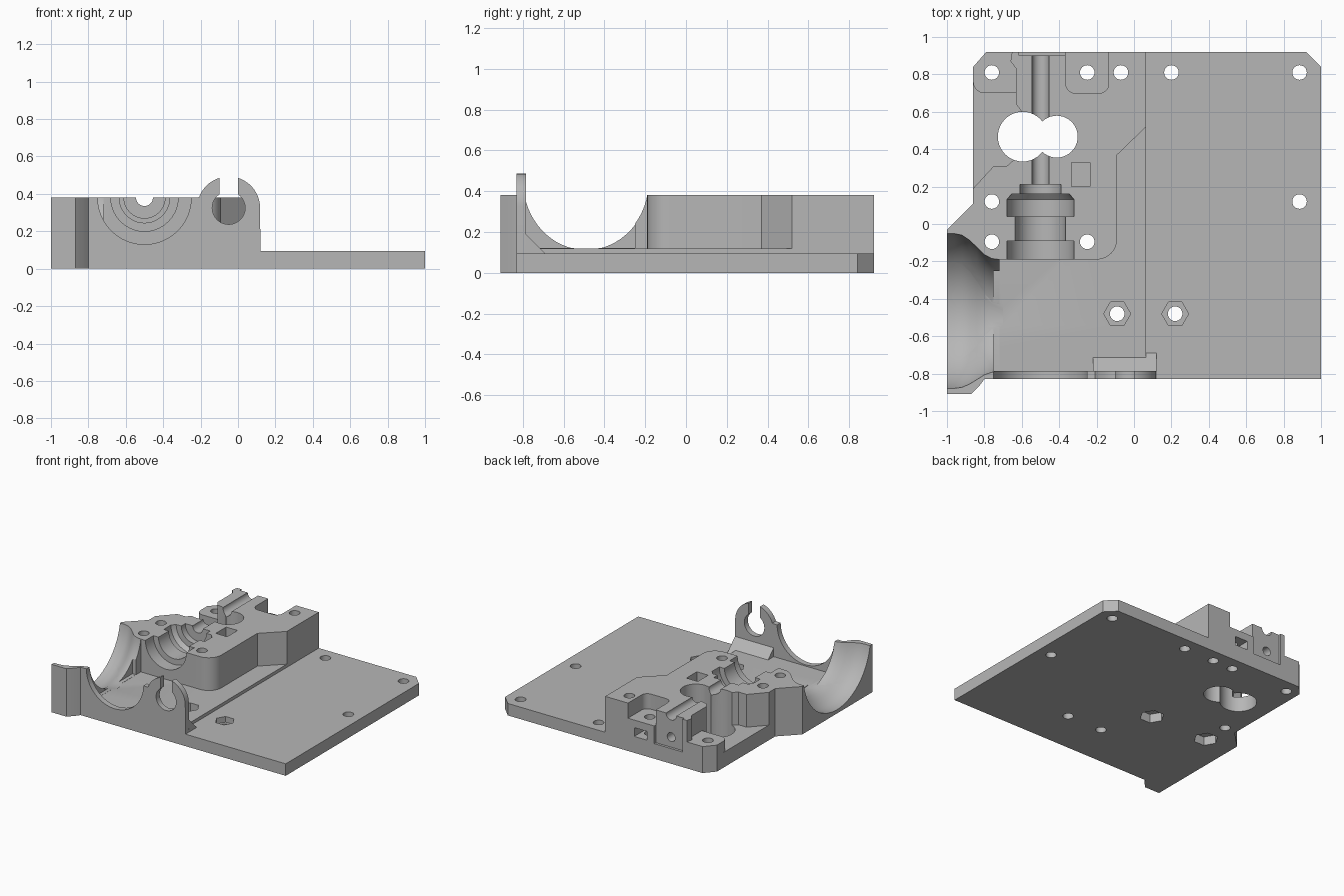
import bpy, bmesh
from math import sin, cos, pi, radians

cube = bpy.data.objects.get("Cube")
if cube:
    bpy.data.objects.remove(cube)

grey = bpy.data.materials.new("plastic_grey")
grey.use_nodes = True
colour = (0.47, 0.47, 0.47, 1)
grey.diffuse_color = colour
grey.node_tree.nodes["Principled BSDF"].inputs["Base Color"].default_value = colour


def loft(name, rings):
    """Closed solid through a list of equal-length rings of points."""
    bm = bmesh.new()
    loops = [[bm.verts.new(p) for p in ring] for ring in rings]
    bm.faces.new(loops[0])
    bm.faces.new(loops[-1])
    n = len(loops[0])
    for a, b in zip(loops, loops[1:]):
        for i in range(n):
            j = (i + 1) % n
            bm.faces.new((a[i], a[j], b[j], b[i]))
    bmesh.ops.recalc_face_normals(bm, faces=bm.faces)
    mesh = bpy.data.meshes.new(name)
    bm.to_mesh(mesh)
    bm.free()
    mesh.materials.append(grey)
    ob = bpy.data.objects.new(name, mesh)
    bpy.context.collection.objects.link(ob)
    return ob


def prism_z(name, pts, z0, z1):
    return loft(name, [[(x, y, z) for x, y in pts] for z in (z0, z1)])


def prism_y(name, pts, y0, y1):
    return loft(name, [[(x, y, z) for x, z in pts] for y in (y0, y1)])


def arc(cx, cy, r, a0=0, a1=360, n=32):
    full = a1 - a0 == 360
    steps = n if full else n + 1
    return [(cx + r * cos(radians(a0 + (a1 - a0) * i / n)),
             cy + r * sin(radians(a0 + (a1 - a0) * i / n))) for i in range(steps)]


def rect(x0, x1, y0, y1):
    return [(x0, y0), (x1, y0), (x1, y1), (x0, y1)]


def cut(ob, cutters):
    for c in cutters:
        m = ob.modifiers.new(c.name, "BOOLEAN")
        m.operation, m.solver, m.object = "DIFFERENCE", "EXACT", c
    dg = bpy.context.evaluated_depsgraph_get()
    mesh = bpy.data.meshes.new_from_object(ob.evaluated_get(dg))
    ob.modifiers.clear()
    ob.data = mesh


# Outline shared by the plate and the raised parts on the left
left_edge = [(-0.79, 0.92), (-0.86, 0.84), (-0.86, 0.11), (-1, -0.03),
             (-1, -0.91), (-0.87, -0.91), (-0.83, -0.87), (-0.8, -0.83)]

base = prism_z("base_plate", left_edge + [(1, -0.83), (1, 0.84), (0.92, 0.92)], 0, 0.12)
block = prism_z("main_block", left_edge + [(-0.72, -0.83), (-0.72, -0.19)]
                + arc(-0.2, -0.08, 0.11, -90, 0, 8)
                + [(-0.09, 0.37), (0.065, 0.52), (0.065, 0.92)], 0.12, 0.38)

# Front wall with a round clip
wall = prism_y("front_wall", [(-0.72, 0.09), (0.12, 0.09)]
               + arc(-0.05, 0.325, 0.168, 0, 160, 28) + [(-0.22, 0.38), (-0.72, 0.38)],
               -0.83, -0.785)
wedge = loft("wall_fillet", [[(x, -0.79, 0.09), (x, -0.69, 0.095), (x, -0.785, 0.19)]
                             for x in (-0.22, 0.12)])

# Low corner pad behind the open pocket
pad = prism_z("corner_pad", [(-0.79, 0.92), (-0.86, 0.84), (-0.86, 0.76)]
              + arc(-0.8, 0.76, 0.06, 200, 270, 6)
              + [(-0.63, 0.7), (-0.63, 0.83), (-0.66, 0.87), (-0.64, 0.92)], 0.12, 0.21)

# Flared motor cradle scoop
stations = [(-1.1, 0), (-0.96, 0), (-0.92, 0.06), (-0.88, 0.25), (-0.84, 0.52),
            (-0.80, 0.8), (-0.76, 0.95), (-0.70, 1)]
scoop = loft("scoop_cutter", [[(x, y, z) for y, z in
             [(-0.465 - 0.025 * t + (0.42 - 0.115 * t) * cos(2 * pi * i / 64),
               0.45 + (0.42 - 0.085 * t) * sin(2 * pi * i / 64)) for i in range(64)]]
             for x, t in stations])

# Bearing bore: stepped half round seat, then the thin channel
steps = [(-0.3, 0.18), (-0.09, 0.18), (-0.09, 0.135), (0.04, 0.135), (0.04, 0.18),
         (0.13, 0.18), (0.16, 0.155), (0.16, 0.11), (0.21, 0.11), (0.21, 0.045), (1, 0.045)]
bore = loft("bore_cutter", [[(x, y, z) for x, z in arc(-0.5, 0.38, r, n=40)]
                            for y, r in steps])

# Screw holes, hex nut traps and drive openings
spots = [(-0.76, 0.81), (-0.25, 0.81), (-0.07, 0.81), (0.2, 0.81), (0.885, 0.81),
         (0.885, 0.12), (-0.76, 0.12), (-0.76, -0.095), (-0.25, -0.095),
         (-0.09, -0.48), (0.22, -0.48)]
holes = [prism_z("hole_cutter", arc(x, y, 0.039, n=24), -0.1, 0.6) for x, y in spots]
nuts = [prism_z("nut_cutter", arc(x, y, 0.09, n=6), -0.1, 0.07) for x, y in spots[7:9]]
nuts += [prism_z("nut_cutter", arc(x, y, 0.072, n=6), 0.05, 0.3) for x, y in spots[9:]]
drive = [prism_z("drive_cutter", arc(x, 0.467, r, n=40), -0.1, 0.6)
         for x, r in ((-0.595, 0.133), (-0.413, 0.112))]

# Pockets in the block
pocket = prism_z("pocket_cutter", [(-0.95, 0.1), (-0.86, 0.19), (-0.75, 0.31), (-0.68, 0.31),
                 (-0.6, 0.38), (-0.6, 0.6), (-0.63, 0.64), (-0.63, 0.83), (-0.66, 0.87),
                 (-0.64, 1), (-0.95, 1)], 0.05, 0.6)
notch = prism_z("notch_cutter", [(-0.365, 1), (-0.365, 0.75)]
                + arc(-0.315, 0.75, 0.05, 180, 270, 6)[1:]
                + arc(-0.185, 0.75, 0.05, 270, 360, 6) + [(-0.135, 1)], 0.26, 0.6)
back_step = prism_z("step_cutter", rect(-0.615, -0.365, 0.9, 1), 0.05, 0.6)
nut_slot = prism_z("slot_cutter", rect(-0.335, -0.235, 0.2, 0.33), 0.2, 0.6)
back_window = prism_y("window_cutter", rect(-0.3, -0.19, 0.13, 0.2), 0.72, 1)
back_hole = prism_y("back_hole_cutter", arc(-0.5, 0.2, 0.035, n=20), 0.5, 1)

# Openings through the front wall
ring = prism_y("ring_cutter", arc(-0.5, 0.38, 0.25, n=64), -0.95, -0.7)
eye = prism_y("eye_cutter", arc(-0.05, 0.325, 0.088), -0.95, -0.7)
mouth = prism_y("mouth_cutter", rect(-0.1, 0, 0.33, 0.6), -0.95, -0.7)
# Lower step of the plate on its right half
plate_step = prism_z("plate_cutter", rect(0.065, 1.2, -1.2, 1.2), 0.095, 0.5)
inner = prism_z("inner_cutter", rect(-0.75, -0.6, -0.785, -0.25), 0.121, 0.6)

cut(base, [plate_step, scoop] + holes + nuts + drive)
cut(block, [scoop, inner, bore, pocket, notch, back_step, nut_slot, back_window,
            back_hole, ring] + holes[:3] + holes[6:9] + drive)
cut(wall, [ring, eye, mouth])
cut(wedge, [eye])
cut(pad, holes[:1])

for ob in list(bpy.context.collection.objects):
    if "_cutter" in ob.name:
        bpy.data.objects.remove(ob)

for ob in (base, block, wall, wedge, pad):
    bpy.ops.object.select_all(action="DESELECT")
    ob.select_set(True)
    bpy.context.view_layer.objects.active = ob
    bpy.ops.object.shade_smooth_by_angle(angle=radians(25))
